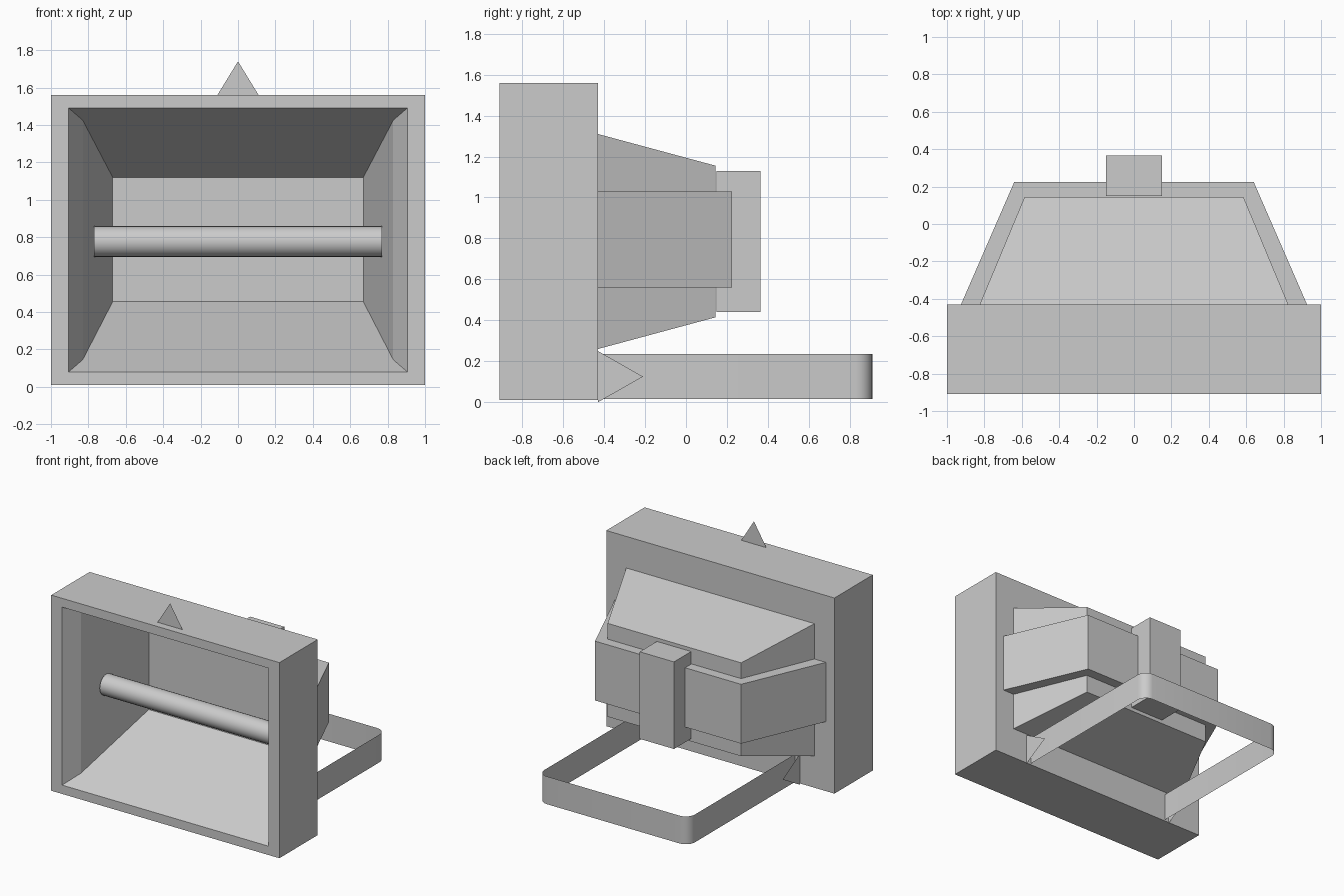
import bpy, bmesh, math
from mathutils import Vector

if "Cube" in bpy.data.objects:
    bpy.data.objects.remove(bpy.data.objects["Cube"], do_unlink=True)

grey = bpy.data.materials.new("light_grey")
grey.use_nodes = True
grey.diffuse_color = (0.6, 0.6, 0.6, 1)
grey.node_tree.nodes["Principled BSDF"].inputs["Base Color"].default_value = grey.diffuse_color


def finish(name, bm, smooth=False):
    bmesh.ops.recalc_face_normals(bm, faces=bm.faces)
    mesh = bpy.data.meshes.new(name)
    bm.to_mesh(mesh)
    bm.free()
    mesh.materials.append(grey)
    obj = bpy.data.objects.new(name, mesh)
    bpy.context.collection.objects.link(obj)
    if smooth:
        bpy.ops.object.select_all(action="DESELECT")
        obj.select_set(True)
        bpy.context.view_layer.objects.active = obj
        bpy.ops.object.shade_smooth_by_angle(angle=math.radians(40))
    return obj


def loft(name, rings, closed=True, caps=True, smooth=False):
    """Skin a sequence of point rings with quads."""
    bm = bmesh.new()
    rows = [[bm.verts.new(p) for p in ring] for ring in rings]
    n = len(rows[0])
    for a, b in zip(rows, rows[1:]):
        for i in range(n if closed else n - 1):
            j = (i + 1) % n
            bm.faces.new((a[i], a[j], b[j], b[i]))
    if caps:
        bm.faces.new(rows[0])
        bm.faces.new(rows[-1])
    return finish(name, bm, smooth)


def rect(half_x, y, z0, z1):
    return [(-half_x, y, z0), (half_x, y, z0), (half_x, y, z1), (-half_x, y, z1)]


def sheet(name, points):
    bm = bmesh.new()
    bm.faces.new([bm.verts.new(p) for p in points])
    return finish(name, bm)


# Hollow front frame, reflector recess and tapered rear housing in one skin
loft("lamp_housing", [
    rect(0.67, -0.16, 0.455, 1.12),
    rect(0.83, -0.78, 0.145, 1.425),
    rect(0.905, -0.91, 0.08, 1.49),
    rect(1.0, -0.91, 0.01, 1.56),
    rect(1.0, -0.43, 0.01, 1.56),
    rect(0.825, -0.43, 0.26, 1.31),
    rect(0.585, 0.145, 0.415, 1.155),
])

# Raised band wrapped around the housing
half = [(0.925, -0.43), (0.64, 0.225)]
inner = [(0.56, 0.12), (0.80, -0.43)]
outline = (half + [(-x, y) for x, y in reversed(half)]
           + [(-x, y) for x, y in reversed(inner)] + inner)
loft("housing_band", [[(x, y, z) for x, y in outline] for z in (0.56, 1.03)])

# Junction box on the back
loft("junction_box", [rect(0.15, y, 0.44, 1.13) for y in (0.15, 0.365)])

# Tube bulb across the recess
steps = [2 * math.pi * i / 24 for i in range(24)]
loft("bulb", [[(x, -0.55 + 0.082 * math.cos(a), 0.777 + 0.082 * math.sin(a)) for a in steps]
              for x in (-0.77, 0.77)], smooth=True)

# Thin U-shaped stand with rounded corners
side, back, radius = 0.66, 0.91, 0.08
arc = [(side - radius + radius * math.cos(t), back - radius + radius * math.sin(t))
       for t in (math.pi / 2 * i / 6 for i in range(7))]
path = [(side, -0.42)] + arc
path += [(-x, y) for x, y in reversed(path)]
loft("stand", [[(x, y, z) for x, y in path] for z in (0.015, 0.235)],
     closed=False, caps=False, smooth=True)

# Flat pointer on top and flat brackets beside the stand
sheet("top_pointer", [(-0.11, -0.85, 1.56), (0.11, -0.85, 1.56), (0, -0.85, 1.74)])
for name, x in (("left_bracket", 0.70), ("right_bracket", -0.70)):
    sheet(name, [(x, -0.43, 0.0), (x, -0.21, 0.125), (x, -0.43, 0.25)])
